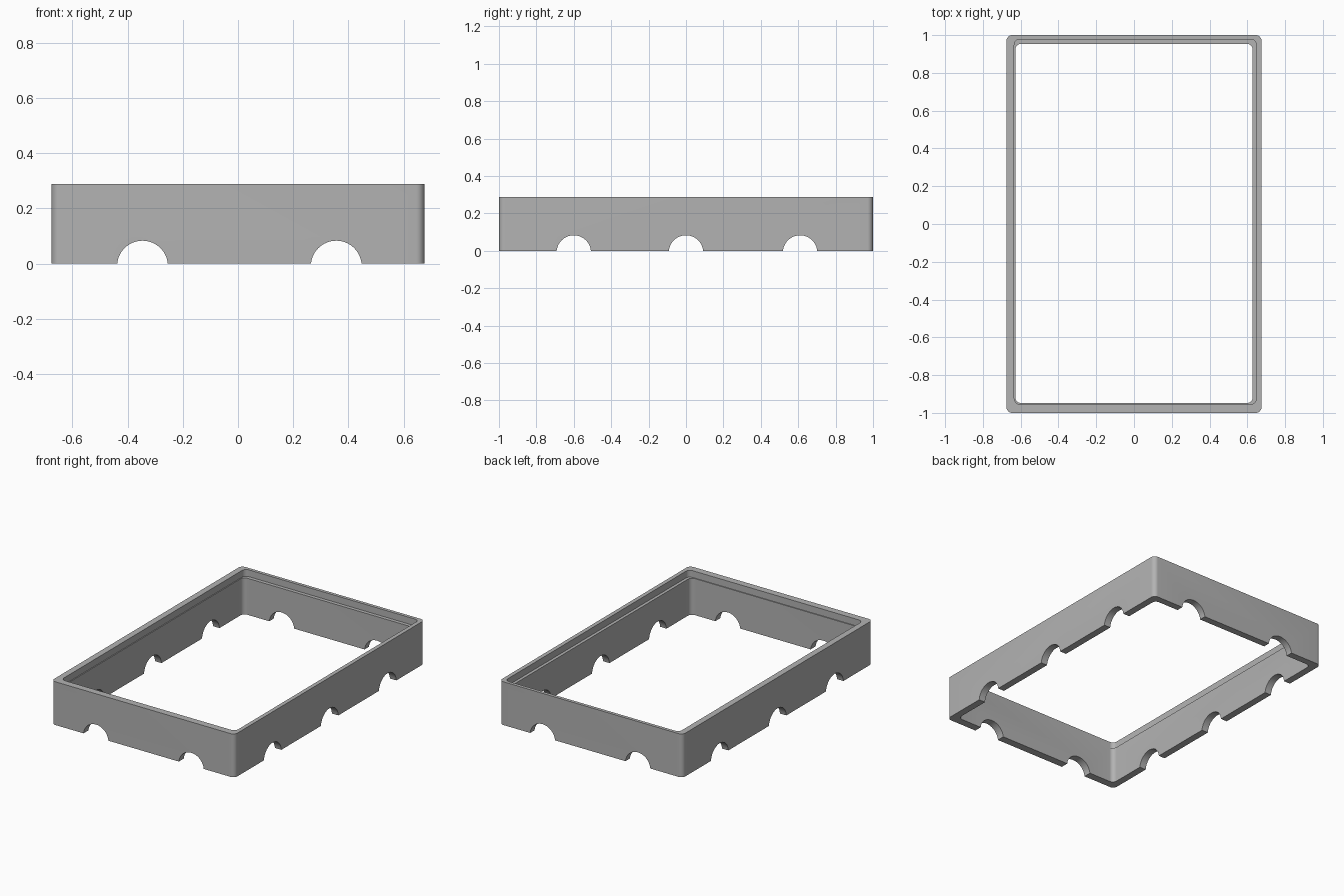
import bpy, bmesh, math

default = bpy.data.objects.get("Cube")
if default:
    bpy.data.objects.remove(default, do_unlink=True)

# Single grey material
grey = bpy.data.materials.new("plain grey")
grey.use_nodes = True
color = (0.45, 0.45, 0.45, 1)
grey.diffuse_color = color
grey.node_tree.nodes["Principled BSDF"].inputs["Base Color"].default_value = color

HEIGHT, LEDGE = 0.288, 0.243
STEPS = 8


def make_object(name, bm):
    bmesh.ops.recalc_face_normals(bm, faces=bm.faces)
    mesh = bpy.data.meshes.new(name)
    bm.to_mesh(mesh)
    bm.free()
    mesh.materials.append(grey)
    obj = bpy.data.objects.new(name, mesh)
    bpy.context.collection.objects.link(obj)
    return obj


def rounded_ring(bm, x0, x1, y0, y1, r, z):
    """Ring of vertices along a rounded rectangle."""
    centres = [(x1 - r, y1 - r), (x0 + r, y1 - r), (x0 + r, y0 + r), (x1 - r, y0 + r)]
    ring = []
    for i, (cx, cy) in enumerate(centres):
        for s in range(STEPS + 1):
            a = math.pi / 2 * (i + s / STEPS)
            ring.append(bm.verts.new((cx + r * math.cos(a), cy + r * math.sin(a), z)))
    return ring


# Frame wall: outer face, rim, offset rebate, ledge and opening
outer = (-0.675, 0.675, -1, 1, 0.03)
rebate = (-0.634, 0.648, -0.954, 0.978, 0.03)
opening = (-0.628, 0.628, -0.948, 0.954, 0.03)
bm = bmesh.new()
rings = [rounded_ring(bm, *shape, z) for shape, z in (
    (outer, 0), (outer, HEIGHT), (rebate, HEIGHT),
    (rebate, LEDGE), (opening, LEDGE), (opening, 0))]
for i, a in enumerate(rings):
    b = rings[(i + 1) % len(rings)]
    for j in range(len(a)):
        k = (j + 1) % len(a)
        bm.faces.new((a[j], a[k], b[k], b[j]))
frame = make_object("frame", bm)


def notch_cutter(name, centres, along_x):
    """Arched prisms that run right through two opposite walls."""
    rise, sink, radius = 0.083, -0.05, 0.092
    mid = rise - radius
    arch = [(radius * math.cos(math.pi * s / 32), mid + radius * math.sin(math.pi * s / 32))
            for s in range(33)]
    arch += [(-radius, sink), (radius, sink)]
    bm = bmesh.new()
    for c in centres:
        ends = []
        for d in (-1.2, 1.2):
            ends.append([bm.verts.new((d, c + u, z) if along_x else (c + u, d, z))
                         for u, z in arch])
        for end in ends:
            bm.faces.new(end)
        for j in range(len(arch)):
            k = (j + 1) % len(arch)
            bm.faces.new((ends[0][j], ends[0][k], ends[1][k], ends[1][j]))
    return make_object(name, bm)


# Arched notches along the bottom edge
bpy.context.view_layer.objects.active = frame
for name, centres, along_x in (("end_notches", (-0.346, 0.356), False),
                               ("side_notches", (-0.6, 0, 0.61), True)):
    cutter = notch_cutter(name, centres, along_x)
    cutter.hide_render = True
    mod = frame.modifiers.new(name, "BOOLEAN")
    mod.operation = "DIFFERENCE"
    mod.solver = "EXACT"
    mod.object = cutter
    bpy.ops.object.modifier_apply(modifier=mod.name)
    bpy.data.objects.remove(cutter, do_unlink=True)

# Smooth rounded corners and arches, crisp edges
bpy.ops.object.select_all(action="DESELECT")
frame.select_set(True)
bpy.ops.object.shade_smooth_by_angle(angle=math.radians(30))
